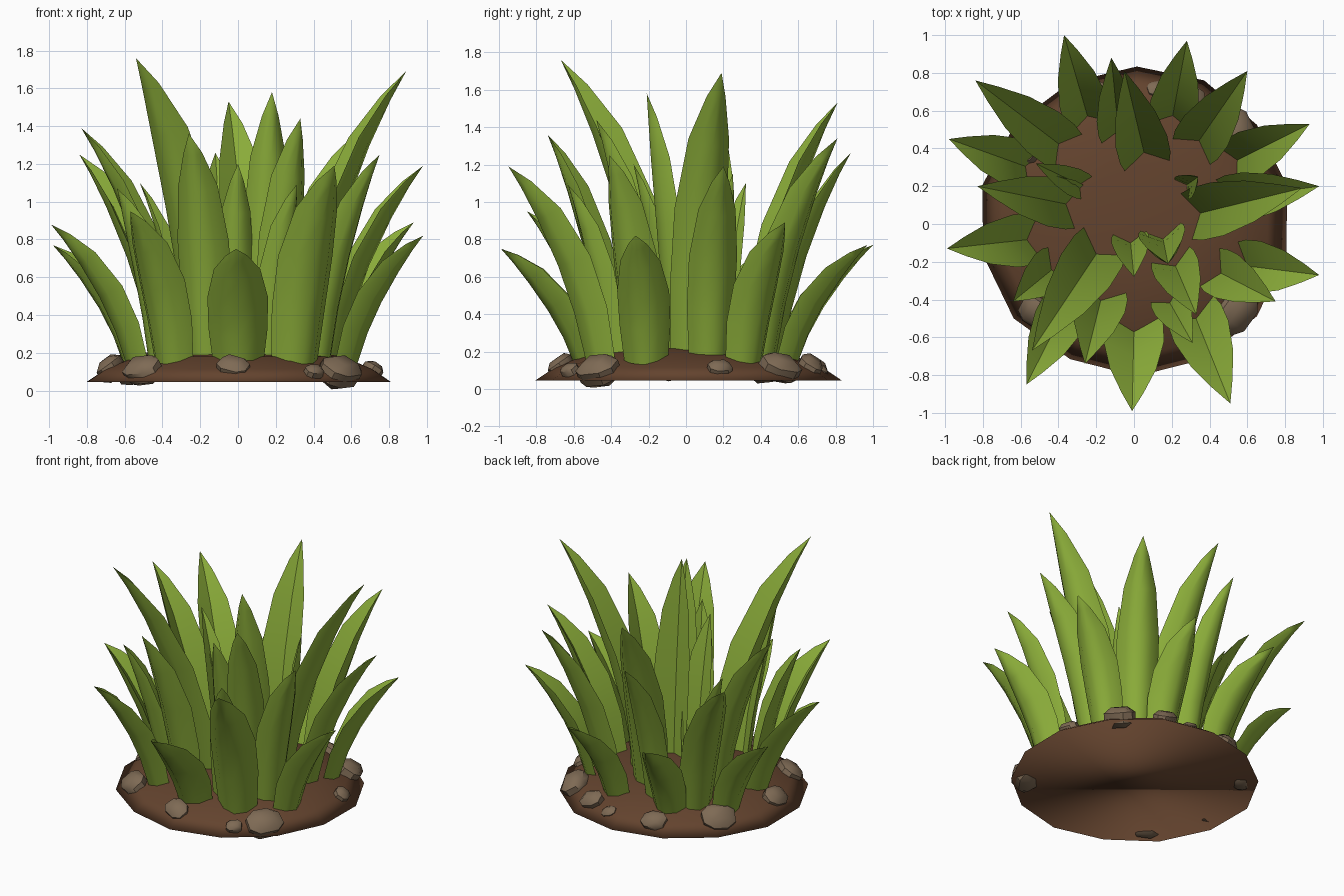
import bpy, bmesh, math, random
from mathutils import Vector, Matrix

if "Cube" in bpy.data.objects:
    bpy.data.objects.remove(bpy.data.objects["Cube"])

random.seed(4)


def material(name, rgb):
    m = bpy.data.materials.new(name)
    m.diffuse_color = (*rgb, 1)
    m.use_nodes = True
    m.node_tree.nodes["Principled BSDF"].inputs["Base Color"].default_value = m.diffuse_color
    return m


GREEN = material("leaf green", (0.26, 0.42, 0.042))
SOIL = material("soil brown", (0.125, 0.056, 0.027))
STONE = material("stone tan", (0.21, 0.145, 0.09))


def finish(name, bm, mat, angle):
    bmesh.ops.recalc_face_normals(bm, faces=bm.faces)
    me = bpy.data.meshes.new(name)
    bm.to_mesh(me)
    bm.free()
    me.materials.append(mat)
    ob = bpy.data.objects.new(name, me)
    bpy.context.collection.objects.link(ob)
    bpy.ops.object.select_all(action='DESELECT')
    ob.select_set(True)
    bpy.context.view_layer.objects.active = ob
    bpy.ops.object.shade_smooth_by_angle(angle=math.radians(angle))
    return ob


# Soil mound: irregular rings from the rim up to a low dome, smooth all over
def soil_mound():
    bm = bmesh.new()
    n = 14
    wobble = [random.uniform(0.98, 1.02) for _ in range(n)]
    rings = []
    for r, z in ((0.825, 0.045), (0.72, 0.115), (0.56, 0.18), (0.3, 0.22)):
        rings.append([bm.verts.new((0.015 + r * w * math.cos((i + 0.5) * math.tau / n),
                                    0.02 + r * w * math.sin((i + 0.5) * math.tau / n), z))
                      for i, w in enumerate(wobble)])
    for a, b in zip(rings, rings[1:]):
        for i in range(n):
            j = (i + 1) % n
            bm.faces.new((a[i], a[j], b[j], b[i]))
    bm.faces.new(rings[-1])
    bm.faces.new(rings[0][::-1])
    finish("soil_mound", bm, SOIL, 180)


# Leaf blade: thin channel section swept along an outward-bending curve to a point
def blade(i, tx, ty, tz, bx, by, width):
    bm = bmesh.new()
    base, tip = Vector((bx, by, 0.14)), Vector((tx, ty, tz))
    d = tip - base
    ctrl = base + Vector((d.x * 0.23, d.y * 0.23, d.z * 0.64))
    out = Vector((d.x, d.y, 0)).normalized()
    side = Vector((-out.y, out.x, 0))
    rings = []
    for t, f in ((0, 0.84), (0.22, 0.98), (0.45, 1.0), (0.7, 0.77), (0.88, 0.36)):
        p = base * (1 - t) ** 2 + ctrl * 2 * t * (1 - t) + tip * t * t
        tan = ((ctrl - base) * (1 - t) + (tip - ctrl) * t).normalized()
        nrm = side.cross(tan).normalized()
        if nrm.dot(out) < 0:
            nrm = -nrm
        h = width * f / 2
        section = ((-1, -0.45), (-0.6, 0.15), (0, 0.42), (0.6, 0.15), (1, -0.45), (0, 0.15))
        rings.append([bm.verts.new(p + side * h * u + nrm * h * v) for u, v in section])
    for a, b in zip(rings, rings[1:]):
        for k in range(6):
            j = (k + 1) % 6
            bm.faces.new((a[k], a[j], b[j], b[k]))
    end = bm.verts.new(tip)
    for k in range(6):
        bm.faces.new((rings[-1][k], rings[-1][(k + 1) % 6], end))
    bm.faces.new(rings[0][::-1])
    finish(f"leaf_blade_{i}", bm, GREEN, 60)


# Stone: chamfered block half sunk into the slope of the mound
def stone(i, x, y, z, size):
    bm = bmesh.new()
    bmesh.ops.create_cube(bm, size=2)
    for v in bm.verts:
        v.co *= random.uniform(0.85, 1.1)
    bmesh.ops.bevel(bm, geom=bm.edges[:], offset=0.5, segments=1, affect='EDGES')
    ang = math.atan2(y, x) + math.pi / 2
    bmesh.ops.transform(bm, verts=bm.verts, matrix=Matrix.Translation((x, y, z))
                        @ Matrix.Rotation(ang, 4, 'Z')
                        @ Matrix.Rotation(math.radians(35), 4, 'X')
                        @ Matrix.Rotation(random.uniform(-0.5, 0.5), 4, 'Z')
                        @ Matrix.Diagonal((size * 0.82, size * 0.66, size * 0.55, 1)))
    finish(f"stone_{i}", bm, STONE, 40)


soil_mound()

# tip x, y, z, root x, y, width, grouped around the clump
front = [(-.54, -.67, 1.76, -.18, -.13, .31), (-.57, -.85, .95, -.36, -.44, .27),
         (-.26, -.74, 1.36, -.17, -.38, .28), (-.01, -.99, .75, 0, -.54, .32),
         (.51, -.95, 1.19, .32, -.48, .31), (.31, -.63, 1.09, .18, -.4, .2),
         (.33, -.48, 1.44, .21, -.2, .25), (.18, -.21, 1.58, .15, -.06, .25),
         (0, -.28, 1.2, -.02, -.08, .2)]
right = [(.75, -.41, 1.25, .44, -.25, .26), (.98, -.27, .82, .58, -.22, .28),
         (.89, .19, 1.69, .32, .05, .29), (.98, .2, 1.19, .49, .13, .26),
         (.93, .53, .89, .53, .33, .26), (.34, .25, 1.15, .27, .2, .14)]
back = [(.6, .81, 1.34, .33, .42, .28), (.28, .97, .77, .2, .55, .26),
        (-.05, .81, 1.53, .06, .35, .28), (-.12, .88, 1.26, -.08, .47, .22),
        (-.37, 1.0, .77, -.24, .55, .26)]
left = [(-.84, .76, 1.25, -.38, .41, .27), (-.98, .45, .77, -.56, .3, .26),
        (-.83, .2, 1.39, -.33, .1, .27), (-.52, .32, 1.1, -.27, .2, .15),
        (-.99, -.13, .88, -.54, -.08, .28), (-.64, -.41, 1.07, -.42, -.23, .24)]
for i, b in enumerate(front + right + back + left):
    blade(i, *b)

stones = [(-.5, -.47, .105, .12), (-.02, -.66, .12, .1), (.4, -.62, .1, .06),
          (.53, -.46, .1, .15), (.71, .18, .11, .08), (.54, .5, .115, .13),
          (.29, .66, .12, .1), (.12, .71, .1, .06), (-.22, .68, .11, .1),
          (-.55, .42, .11, .14), (-.67, -.06, .12, .12)]
for i, s in enumerate(stones):
    stone(i, *s)
